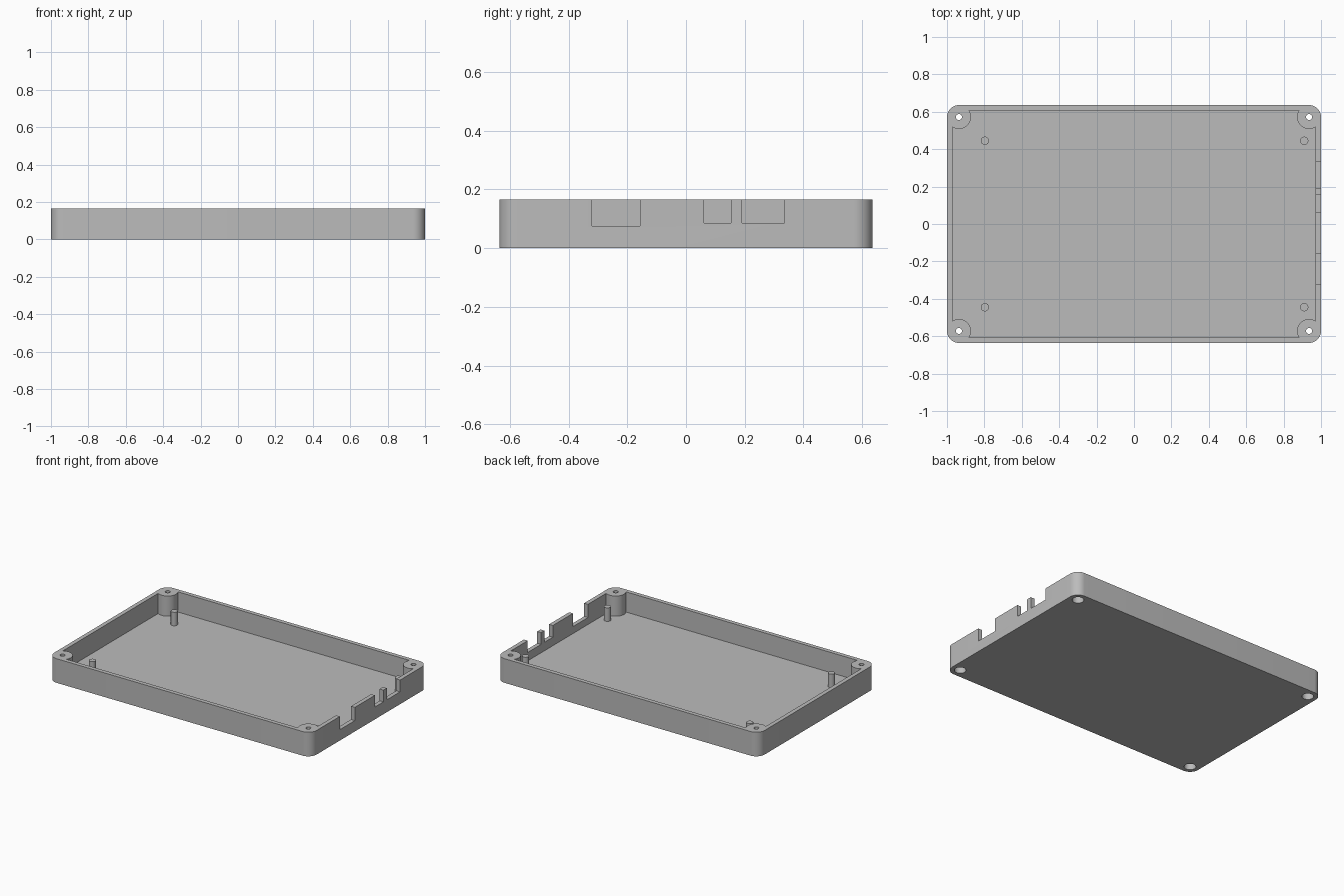
import bpy, bmesh
from math import acos, cos, sin, pi, radians

W, D, H = 1.0, 0.636, 0.166        # half width, half depth, height
WALL, FLOOR, R = 0.029, 0.027, 0.064
BX, BY = W - R, D - R              # corner boss centres

cube = bpy.data.objects.get("Cube")
if cube:
    bpy.data.objects.remove(cube, do_unlink=True)

grey = bpy.data.materials.new("grey plastic")
grey.use_nodes = True
colour = (0.5, 0.5, 0.5, 1)
grey.diffuse_color = colour
grey.node_tree.nodes["Principled BSDF"].inputs["Base Color"].default_value = colour


def prism(name, outline, z0, z1):
    """Extrude a counter-clockwise outline between two heights."""
    bm = bmesh.new()
    face = bm.faces.new([bm.verts.new((x, y, z0)) for x, y in outline])
    top = bmesh.ops.extrude_face_region(bm, geom=[face])["geom"]
    bmesh.ops.translate(bm, vec=(0, 0, z1 - z0),
                        verts=[v for v in top if isinstance(v, bmesh.types.BMVert)])
    bmesh.ops.recalc_face_normals(bm, faces=bm.faces)
    mesh = bpy.data.meshes.new(name)
    bm.to_mesh(mesh)
    bm.free()
    mesh.materials.append(grey)
    obj = bpy.data.objects.new(name, mesh)
    bpy.context.collection.objects.link(obj)
    return obj


def corner_outline(a0, a1, steps):
    """Four mirrored corner arcs about the boss centres, counter-clockwise."""
    arc = [a0 + (a1 - a0) * i / steps for i in range(steps + 1)]
    points = []
    for sx, sy in ((1, 1), (-1, 1), (-1, -1), (1, -1)):
        part = [(sx * (BX + R * cos(a)), sy * (BY + R * sin(a))) for a in arc]
        points += part if sx * sy > 0 else part[::-1]
    return points


def circle(x, y, r, n=32):
    return [(x + r * cos(2 * pi * i / n), y + r * sin(2 * pi * i / n)) for i in range(n)]


def cut(target, cutter):
    """Subtract the cutter, then discard it."""
    mod = target.modifiers.new("cut", "BOOLEAN")
    mod.operation, mod.solver, mod.object = "DIFFERENCE", "EXACT", cutter
    bpy.context.view_layer.update()
    evaluated = target.evaluated_get(bpy.context.evaluated_depsgraph_get())
    mesh = bpy.data.meshes.new_from_object(evaluated)
    target.modifiers.remove(mod)
    target.data = mesh
    bpy.data.objects.remove(cutter, do_unlink=True)


def smooth(obj):
    bpy.ops.object.select_all(action="DESELECT")
    obj.select_set(True)
    bpy.context.view_layer.objects.active = obj
    bpy.ops.object.shade_smooth_by_angle(angle=radians(30))


# Tray with rounded corners; the cavity leaves round bosses in its corners
tray = prism("tray", corner_outline(0, pi / 2, 12), 0, H)
meet = acos((R - WALL) / R)
cut(tray, prism("cavity", corner_outline(-meet, meet - 1.5 * pi, 20), FLOOR, H + 0.1))

# Screw holes, counterbored from below
for sx in (-1, 1):
    for sy in (-1, 1):
        cut(tray, prism("screw_hole", circle(sx * BX, sy * BY, 0.016), -0.1, H + 0.1))
        cut(tray, prism("screw_head_hole", circle(sx * BX, sy * BY, 0.037), -0.1, 0.06))

# Connector notches in the left wall
for y0, y1, z in ((-0.32, -0.157, 0.075), (0.061, 0.154, 0.085), (0.19, 0.335, 0.085)):
    box = [(W - 0.06, y0), (W + 0.06, y0), (W + 0.06, y1), (W - 0.06, y1)]
    cut(tray, prism("connector_notch", box, z, H + 0.1))
smooth(tray)

# Board support pins
for x, side in ((-0.797, "right"), (0.91, "left")):
    for y, end in ((-0.445, "front"), (0.445, "back")):
        smooth(prism(f"support_pin_{end}_{side}", circle(x, y, 0.022), FLOOR - 0.01, 0.12))
